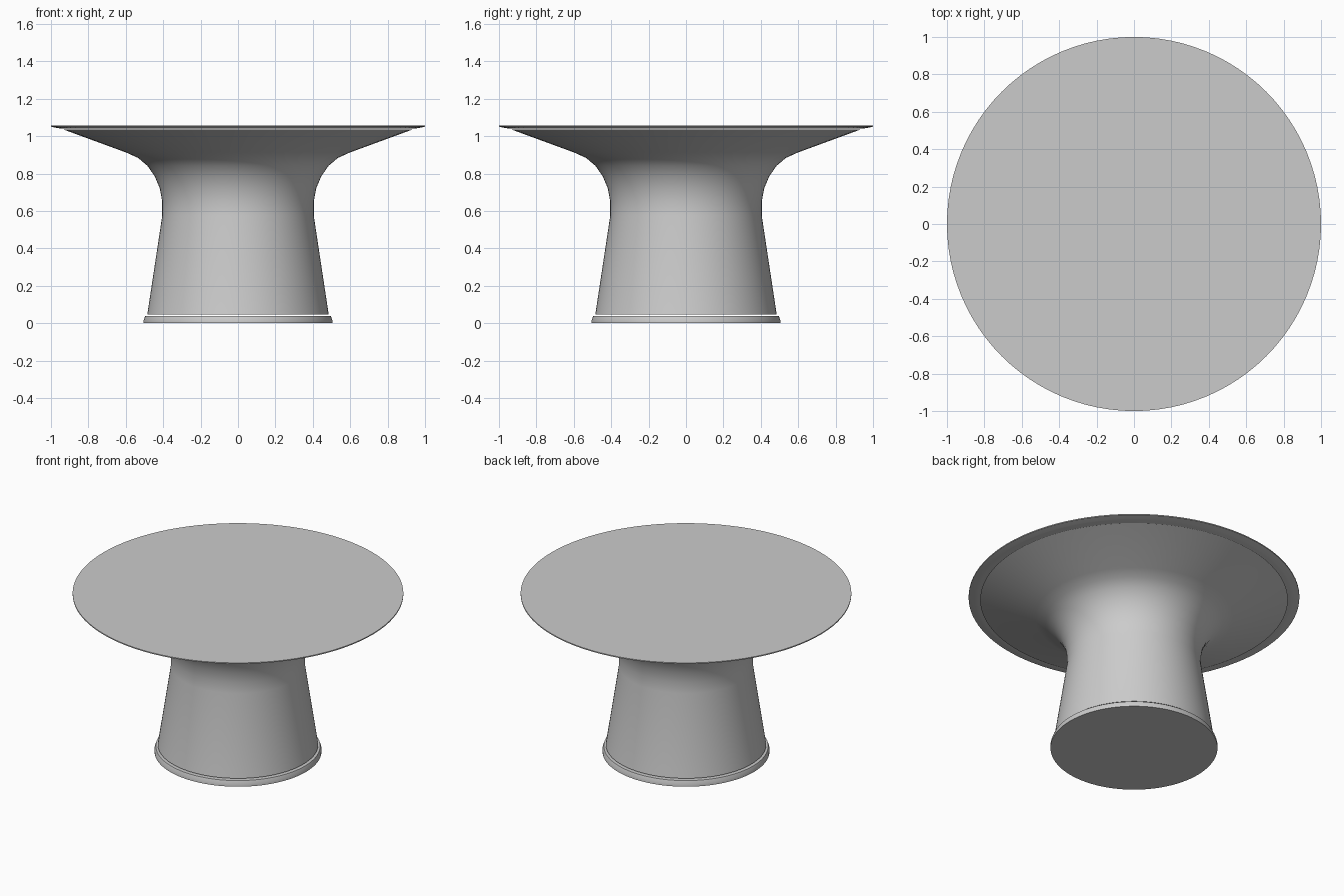
import bpy, bmesh, math

cube = bpy.data.objects.get("Cube")
if cube:
    bpy.data.objects.remove(cube, do_unlink=True)

grey = bpy.data.materials.new("plain grey")
grey.use_nodes = True
grey.diffuse_color = (0.6, 0.6, 0.6, 1)
grey.node_tree.nodes["Principled BSDF"].inputs["Base Color"].default_value = (0.6, 0.6, 0.6, 1)


def lathe(name, profile, segments=96):
    """Revolve (radius, height) points around z and close both ends."""
    bm = bmesh.new()
    rings = []
    for r, z in profile:
        rings.append([bm.verts.new((r * math.cos(a), r * math.sin(a), z))
                      for a in (math.tau * i / segments for i in range(segments))])
    for low, high in zip(rings, rings[1:]):
        for i in range(segments):
            j = (i + 1) % segments
            bm.faces.new((low[i], low[j], high[j], high[i]))
    bm.faces.new(rings[0][::-1])
    bm.faces.new(rings[-1])
    mesh = bpy.data.meshes.new(name)
    bm.to_mesh(mesh)
    bm.free()
    mesh.materials.append(grey)
    obj = bpy.data.objects.new(name, mesh)
    bpy.context.collection.objects.link(obj)
    bpy.ops.object.select_all(action="DESELECT")
    obj.select_set(True)
    bpy.context.view_layer.objects.active = obj
    bpy.ops.object.shade_smooth_by_angle(angle=math.radians(30))
    return obj


# Foot plate with a slightly tapered rim
lathe("foot_plate", [(0.505, 0), (0.505, 0.015), (0.497, 0.037)])

# Flared pedestal
lathe("pedestal", [(0.485, 0.046), (0.405, 0.575), (0.405, 0.65), (0.418, 0.72),
                   (0.445, 0.785), (0.485, 0.842), (0.535, 0.884),
                   (0.6, 0.913), (0.93, 1.034)])

# Thin round top: chamfered underside and a flat disc
lathe("top_underside", [(0.945, 1.04), (0.965, 1.043), (0.998, 1.05)])
lathe("table_top", [(1.0, 1.05), (1.0, 1.057)])
